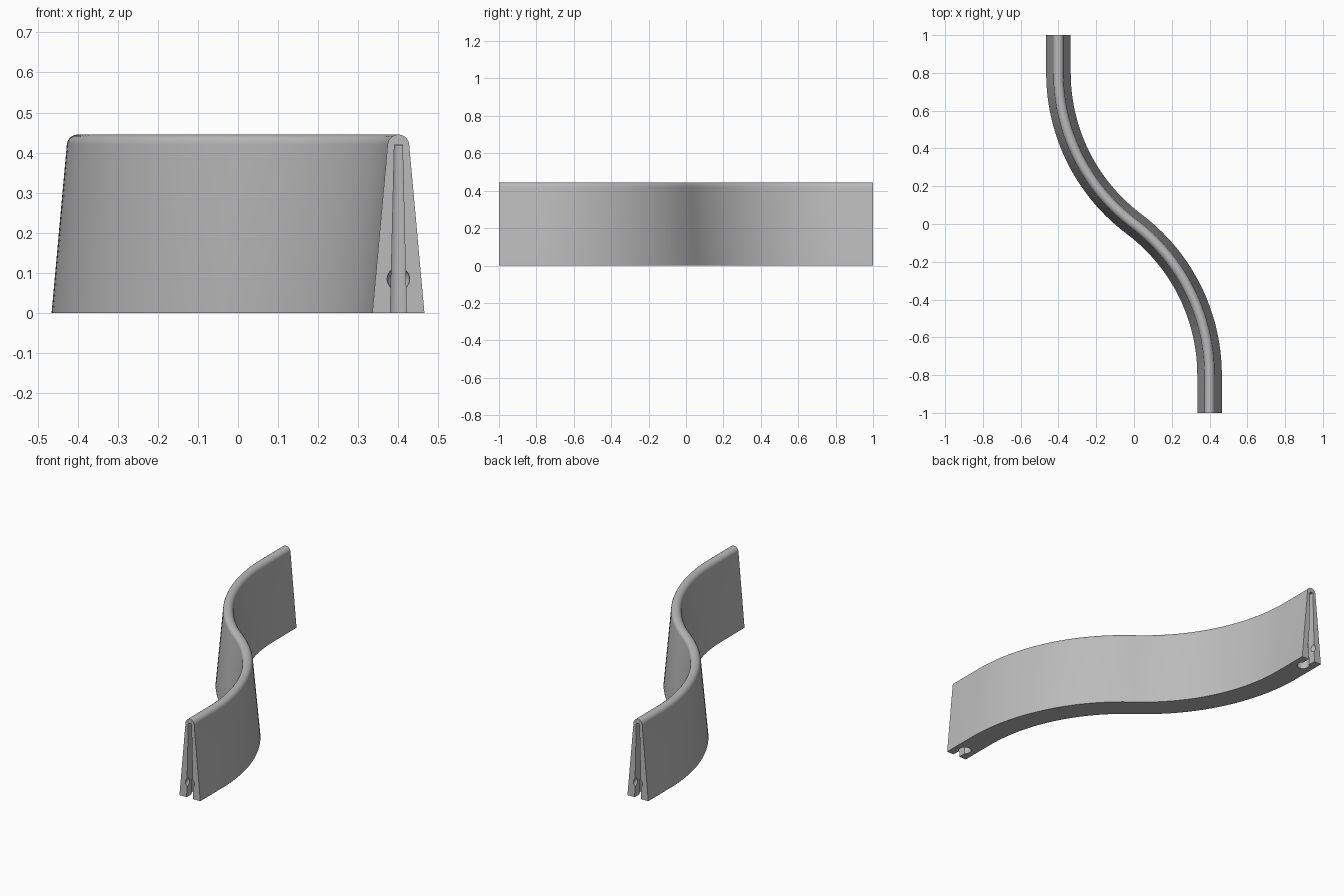
import bpy, bmesh, math
from mathutils import Vector

cube = bpy.data.objects.get("Cube")
if cube:
    bpy.data.objects.remove(cube, do_unlink=True)

grey = bpy.data.materials.new("mid grey")
grey.use_nodes = True
COLOUR = (0.5, 0.5, 0.5, 1)
grey.diffuse_color = COLOUR
grey.node_tree.nodes["Principled BSDF"].inputs["Base Color"].default_value = COLOUR


def make_object(name, bm):
    bmesh.ops.recalc_face_normals(bm, faces=bm.faces[:])
    mesh = bpy.data.meshes.new(name)
    bm.to_mesh(mesh)
    bm.free()
    mesh.materials.append(grey)
    obj = bpy.data.objects.new(name, mesh)
    bpy.context.collection.objects.link(obj)
    return obj


def loft(name, rings):
    """Closed solid through a row of equal rings."""
    bm = bmesh.new()
    rows = [[bm.verts.new(p) for p in ring] for ring in rings]
    for a, b in zip(rows, rows[1:]):
        for i in range(len(a)):
            j = (i + 1) % len(a)
            bm.faces.new((a[i], a[j], b[j], b[i]))
    bm.faces.new(rows[0][::-1])
    bm.faces.new(rows[-1])
    return make_object(name, bm)


# S-shaped path: straight end, arc, then the same turned half a circle
STEPS = 28
sweep = math.asin(0.8)
half = [(Vector((0.4, -1, 0)), 0)]
for i in range(STEPS + 1):
    a = sweep * i / STEPS
    half.append((Vector((math.cos(a) - 0.6, math.sin(a) - 0.8, 0)), a))
path = half + [(-p, a) for p, a in reversed(half[:-1])]

# Tapered wall section with a rounded crown
R, CROWN = 0.027, 0.418
section = [(-0.065, 0), (0.065, 0)]
for i in range(17):
    a = 0.09 + (math.pi - 0.18) * i / 16
    section.append((R * math.cos(a), CROWN + R * math.sin(a)))

rings = []
for p, a in path:
    side = Vector((math.cos(a), math.sin(a), 0))
    rings.append([p + side * w + Vector((0, 0, z)) for w, z in section])
wall = loft("curved_wall", rings)

# Joint sockets at both ends: tapered slot, round pocket and ball seat
cutters = []
for s in (1, -1):
    slot = [(-0.0205, -0.02), (0.0205, -0.02), (0.01, 0.42), (-0.01, 0.42)]
    cutters.append(loft("slot_cutter", [
        [(s * (0.4 + x), -s * y, z) for x, z in slot] for y in (1.05, 0.94)]))

    def circle(r, z):
        return [(s * 0.4 + r * math.cos(t), -s * 0.93 + r * math.sin(t), z)
                for t in (math.tau * k / 32 for k in range(32))]
    cutters.append(loft("pocket_cutter", [circle(0.034, -0.02), circle(0.015, 0.417)]))

    bm = bmesh.new()
    bmesh.ops.create_uvsphere(bm, u_segments=24, v_segments=16, radius=0.0285)
    bmesh.ops.translate(bm, verts=bm.verts[:], vec=(s * 0.4, -s * 0.997, 0.085))
    cutters.append(make_object("ball_cutter", bm))

bpy.context.view_layer.objects.active = wall
wall.select_set(True)
for cutter in cutters:
    cutter.hide_render = True
    mod = wall.modifiers.new("socket", "BOOLEAN")
    mod.operation = "DIFFERENCE"
    mod.solver = "EXACT"
    mod.object = cutter
    bpy.ops.object.modifier_apply(modifier=mod.name)
    bpy.data.objects.remove(cutter, do_unlink=True)

bpy.ops.object.shade_smooth_by_angle(angle=math.radians(30))
